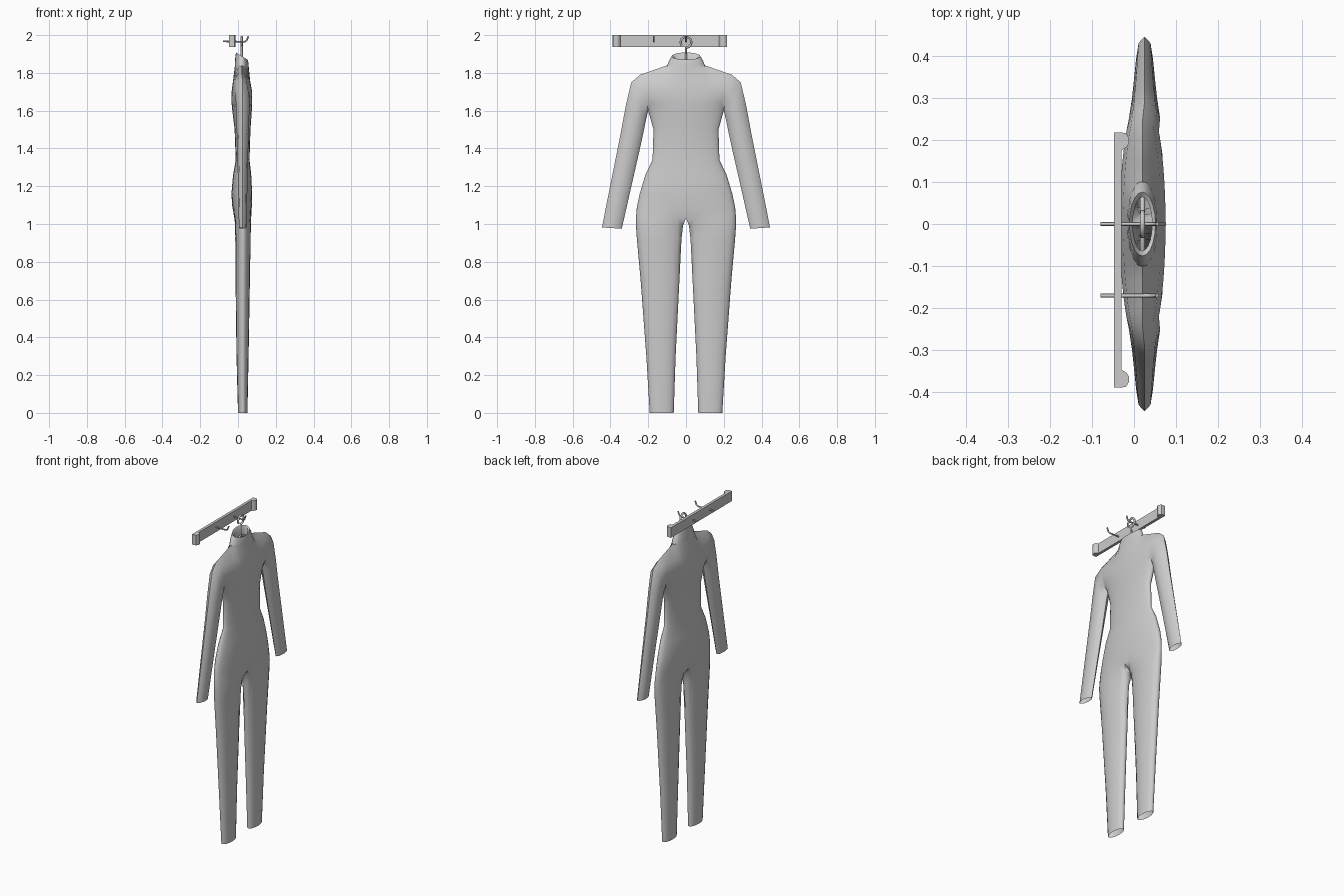
import bpy, bmesh
from math import sin, cos, pi, radians
from mathutils import Vector

cube = bpy.data.objects.get("Cube")
if cube:
    bpy.data.objects.remove(cube)

grey = bpy.data.materials.new("plain grey")
grey.use_nodes = True
grey.diffuse_color = (0.6, 0.6, 0.6, 1)
grey.node_tree.nodes["Principled BSDF"].inputs["Base Color"].default_value = (0.6, 0.6, 0.6, 1)


def finish(name, bm, smooth=None):
    mesh = bpy.data.meshes.new(name)
    bm.to_mesh(mesh)
    bm.free()
    obj = bpy.data.objects.new(name, mesh)
    bpy.context.collection.objects.link(obj)
    mesh.materials.append(grey)
    if smooth:
        bpy.ops.object.select_all(action='DESELECT')
        obj.select_set(True)
        bpy.context.view_layer.objects.active = obj
        bpy.ops.object.shade_smooth_by_angle(angle=radians(smooth))
    return obj


def skin(bm, grid, closed=False):
    """Quads between neighbouring rows of vertices."""
    for a, b in zip(grid, grid[1:]):
        n = len(a)
        for k in range(n if closed else n - 1):
            j = (k + 1) % n
            bm.faces.new((a[k], a[j], b[j], b[k]))


def wire(name, points, radius, cyclic=False):
    curve = bpy.data.curves.new(name, 'CURVE')
    curve.dimensions = '3D'
    curve.bevel_depth = radius
    curve.bevel_resolution = 2
    curve.use_fill_caps = True
    spline = curve.splines.new('POLY')
    spline.points.add(len(points) - 1)
    for p, co in zip(spline.points, points):
        p.co = (*co, 1)
    spline.use_cyclic_u = cyclic
    obj = bpy.data.objects.new(name, curve)
    bpy.context.collection.objects.link(obj)
    curve.materials.append(grey)


# Suit: half of the garment as a front and a back sheet, then mirrored
# z, inner y, outer y, back x, front x, start angle, end angle of the section
rows = [
    (0, .065, .192, 0, .05, -90, 90),
    (.3, .055, .21, -.008, .056, -90, 90),
    (.7, .035, .24, -.013, .063, -90, 90),
    (.92, .024, .26, -.015, .067, -75, 90),
    (.99, .016, .265, -.016, .069, -55, 90),
    (1.03, 0, .265, -.02, .07, -20, 90),
    (1.09, 0, .26, -.03, .073, 0, 90),
    (1.16, 0, .245, -.035, .075, 0, 90),
    (1.26, 0, .215, -.026, .07, 0, 90),
    (1.34, 0, .177, -.012, .061, 0, 90),
    (1.5, 0, .172, -.018, .066, 0, 90),
    (1.6, 0, .2, -.03, .073, 0, 90),
    (1.64, 0, .207, -.034, .075, 0, 55),
    (1.70, 0, .22, -.034, .075, 0, 45),
    (1.76, 0, .236, -.026, .064, 0, 55),
]
CROTCH, ARMPIT, N = 5, 11, 8
bm = bmesh.new()
sheets = []
for side in (1, -1):
    grid = []
    for z, y0, y1, back, front, a0, a1 in rows:
        t0, t1 = sin(radians(a0)), sin(radians(a1))
        row = []
        for k in range(N + 1):
            a = radians(a0 + (a1 - a0) * k / N)
            y = y0 + (y1 - y0) * (sin(a) - t0) / (t1 - t0)
            x = (front + back) / 2 + side * (front - back) / 2 * cos(a)
            row.append(bm.verts.new((x, y, z)))
        grid.append(row)
    # neck edge, then shoulder seam
    top = []
    for k in range(N + 1):
        a = min(k, 4) * pi / 8
        f = max(k - 4, 0) / 4
        top.append(bm.verts.new((.02 + side * .036 * cos(a), .1 * sin(a) + .143 * f, 1.84 - .05 * f)))
    grid.append(top)
    skin(bm, grid)
    sheets.append(grid)

    # sleeve grown from the armhole
    sleeve = [[row[-1] for row in grid[ARMPIT:]]]
    for iy, iz, oy, oz, depth in [
        (.212, 1.55, .29, 1.75, .037), (.224, 1.49, .318, 1.63, .034),
        (.248, 1.38, .346, 1.48, .03), (.28, 1.24, .386, 1.28, .026),
        (.34, .975, .445, .982, .02),
    ]:
        row = []
        for k in range(5):
            a = radians(-90 + 45 * k)
            u = (sin(a) + 1) / 2
            row.append(bm.verts.new((.025 + side * depth * cos(a),
                                     iy + (oy - iy) * u, iz + (oz - iz) * u)))
        sleeve.append(row)
    skin(bm, sleeve)
# inner leg gusset
skin(bm, [[f[0], b[0]] for f, b in zip(sheets[0][:CROTCH + 1], sheets[1])])
zip_line = [row[0].co.copy() for row in sheets[0][CROTCH:]]
bmesh.ops.remove_doubles(bm, verts=bm.verts[:], dist=.0003)
other = bmesh.ops.duplicate(bm, geom=bm.verts[:] + bm.edges[:] + bm.faces[:])["geom"]
for v in other:
    if isinstance(v, bmesh.types.BMVert):
        v.co.y = -v.co.y
bmesh.ops.remove_doubles(bm, verts=bm.verts[:], dist=.0003)
bmesh.ops.recalc_face_normals(bm, faces=bm.faces[:])
finish("suit", bm, 65)

# Collar: folded band, higher at the back
bm = bmesh.new()
rings = []
for ry, rx, front, back in [(.102, .037, 1.83, 1.838), (.09, .035, 1.855, 1.875), (.076, .031, 1.87, 1.908),
                            (.064, .023, 1.865, 1.9), (.068, .025, 1.825, 1.835)]:
    ring = []
    for k in range(20):
        a = 2 * pi * k / 20
        z = (front + back) / 2 + (front - back) / 2 * cos(a)
        ring.append(bm.verts.new((.02 + rx * cos(a), ry * sin(a), z)))
    rings.append(ring)
skin(bm, rings, closed=True)
bmesh.ops.recalc_face_normals(bm, faces=bm.faces[:])
finish("collar", bm, 50)

# Zip strip down the front
bm = bmesh.new()
skin(bm, [[bm.verts.new(p + Vector((.0015, y, 0))) for y in (-.003, .003)] for p in zip_line])
finish("zip", bm)

# Rack board with rounded end blocks, drawn in plan and raised
bm = bmesh.new()
end = [(-.03, 0), (-.019, .001), (-.012, .013), (-.012, .026), (-.018, .035), (-.03, .042)]
plan = [(-.047, -.388)] + [(x, -.388 + d) for x, d in end]
plan += [(x, .217 - d) for x, d in reversed(end)] + [(-.047, .217)]
face = bm.faces.new([bm.verts.new((x, y, 1.937)) for x, y in plan])
raised = bmesh.ops.extrude_face_region(bm, geom=[face])["geom"]
bmesh.ops.translate(bm, verts=[v for v in raised if isinstance(v, bmesh.types.BMVert)], vec=(0, 0, .063))
bmesh.ops.recalc_face_normals(bm, faces=bm.faces[:])
finish("rack_board", bm)

# Pegs through the board, turned up at the tip
for name, y in (("middle_peg", 0), ("side_peg", -.17)):
    wire(name, [(-.08, y, 1.967), (.035, y, 1.965), (.046, y, 1.972), (.055, y, 1.994)], .0045)

# Hanger: hook loop, stem and shoulder bar
loop = [(.02, .028 * cos(a), 1.962 + .028 * sin(a)) for a in (radians(-90 + 18 * k) for k in range(18))]
wire("hanger_hook", [(.02, 0, 1.86)] + loop, .006)
wire("hanger_bar", [(.02, -.2, 1.775), (.02, -.07, 1.83), (.02, 0, 1.865),
                    (.02, .07, 1.83), (.02, .2, 1.775)], .006)
